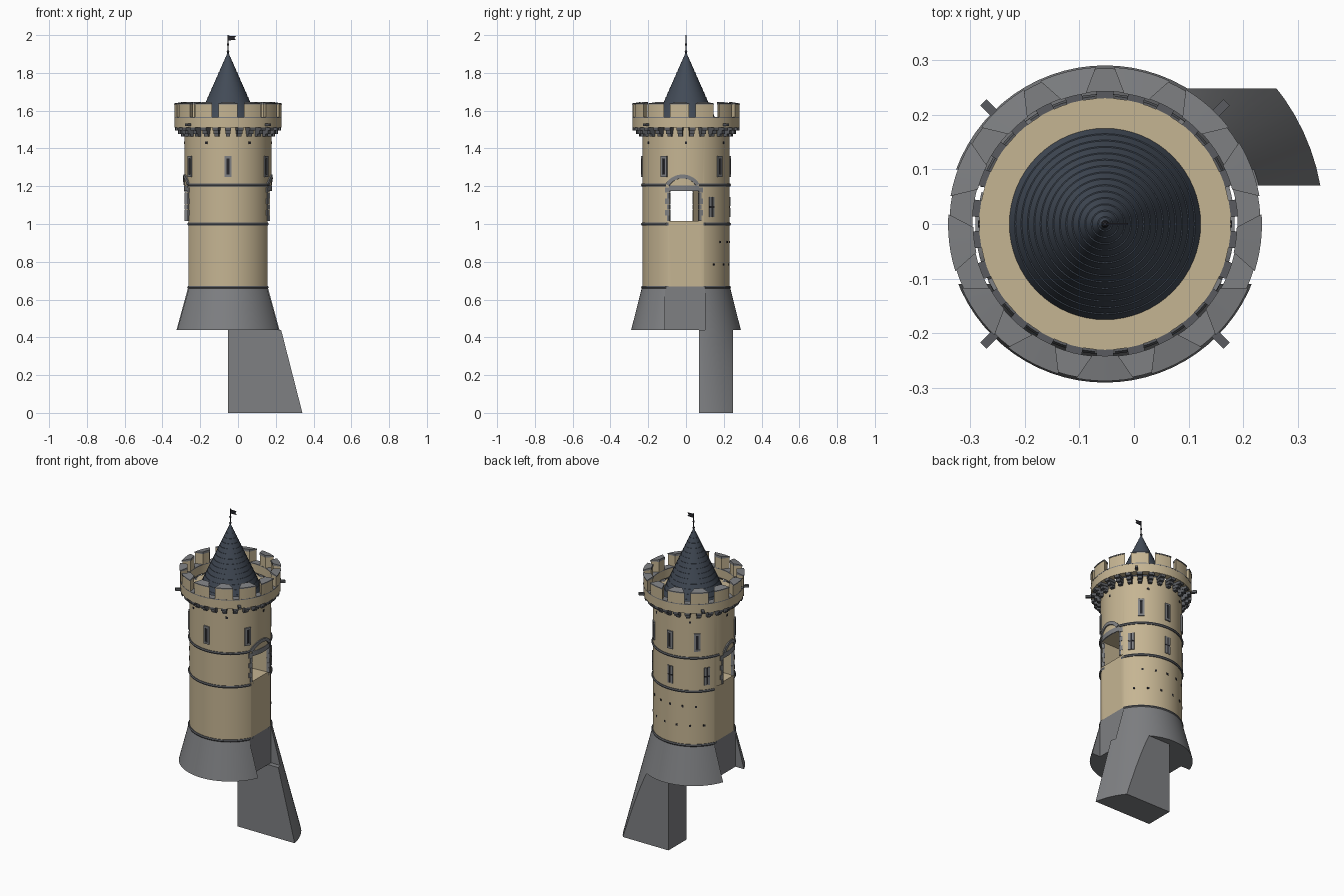
import bpy, bmesh
from math import sin, cos, pi, radians, degrees, asin, sqrt
from mathutils import Matrix, Vector

if "Cube" in bpy.data.objects:
    bpy.data.objects.remove(bpy.data.objects["Cube"])

CX = -0.053            # tower axis
AXIS = Matrix.Translation((CX, 0, 0))


def material(name, col):
    m = bpy.data.materials.new(name)
    m.diffuse_color = (*col, 1)
    m.use_nodes = True
    m.node_tree.nodes["Principled BSDF"].inputs["Base Color"].default_value = m.diffuse_color
    return m


TAN = material("tan_stone", (0.56, 0.46, 0.29))
GREY = material("grey_stone", (0.21, 0.215, 0.225))
TRIM = material("dark_trim", (0.10, 0.105, 0.115))
SLATE = material("slate", (0.055, 0.07, 0.095))
DARK = material("dark_void", (0.02, 0.02, 0.025))


def finish(name, bm, mat):
    bmesh.ops.remove_doubles(bm, verts=bm.verts, dist=1e-6)
    bmesh.ops.recalc_face_normals(bm, faces=bm.faces)
    me = bpy.data.meshes.new(name)
    bm.to_mesh(me)
    bm.free()
    if mat:
        me.materials.append(mat)
    ob = bpy.data.objects.new(name, me)
    bpy.context.collection.objects.link(ob)
    return ob


def polar(a, r, z):
    """Point at azimuth a degrees (0 = front, 90 = right)."""
    return (CX + r * sin(radians(a)), -r * cos(radians(a)), z)


def loft(bm, rings, closed):
    vs = [[bm.verts.new(p) for p in ring] for ring in rings]
    n = len(vs[0])
    for i in range(len(vs) if closed else len(vs) - 1):
        A, B = vs[i], vs[(i + 1) % len(vs)]
        for j in range(n):
            bm.faces.new((A[j], A[(j + 1) % n], B[(j + 1) % n], B[j]))
    if not closed:
        bm.faces.new(vs[0])
        bm.faces.new(vs[-1])


def lathe(name, prof, mat, seg=72):
    """Closed (r, z) profile turned round the tower axis."""
    bm = bmesh.new()
    if any(r == 0 for r, z in prof):          # solid: open profile that ends on the axis
        vs = [[bm.verts.new(polar(360 * i / seg, r, z)) for r, z in prof] for i in range(seg)]
        for i in range(seg):
            A, B = vs[i], vs[(i + 1) % seg]
            for j in range(len(prof) - 1):
                bm.faces.new((A[j], A[j + 1], B[j + 1], B[j]))
    else:
        loft(bm, [[polar(360 * i / seg, r, z) for r, z in prof] for i in range(seg)], True)
    return finish(name, bm, mat)


def sector(bm, a, half_in, half_out, r0, r1, z0, z1_in, z1_out, n=6):
    """Curved block centred on azimuth a."""
    rings = []
    for i in range(n + 1):
        t = 2 * i / n - 1
        ai, ao = a + t * half_in, a + t * half_out
        rings.append([polar(ai, r0, z0), polar(ao, r1, z0), polar(ao, r1, z1_out), polar(ai, r0, z1_in)])
    loft(bm, rings, False)


def boxes(name, items, mat):
    """Boxes (azimuth, radius, z, width, depth, height) facing outwards."""
    bm = bmesh.new()
    for a, r, z, w, d, h in items:
        bmesh.ops.create_cube(bm, size=1, matrix=AXIS @ Matrix.Rotation(radians(a), 4, 'Z')
                              @ Matrix.Translation((0, -r, z)) @ Matrix.Diagonal((w, d, h, 1)))
    return finish(name, bm, mat)


def cut(ob, outline, z0, z1, op='DIFFERENCE'):
    """Boolean with an upright prism, outline relative to the tower axis."""
    bm = bmesh.new()
    loft(bm, [[(CX + x, y, z) for x, y in outline] for z in (z0, z1)], False)
    c = finish("cutter", bm, None)
    c.hide_render = True
    m = ob.modifiers.new("cut", 'BOOLEAN')
    m.object, m.operation, m.solver = c, op, 'EXACT'
    bpy.context.view_layer.objects.active = ob
    bpy.ops.object.modifier_apply(modifier=m.name)
    bpy.data.objects.remove(c)


def rect(x0, x1, y0, y1):
    return [(x0, y0), (x1, y0), (x1, y1), (x0, y1)]


def notch(ob):
    for x0, x1 in ((0.21, 0.5), (-0.5, -0.21)):
        cut(ob, rect(x0, x1, -0.11, 0.10), 0.40, 1.015)


# sloping base, notched where the side walls met it
base = lathe("sloping_base", [(0, 0.44), (0.29, 0.44), (0.232, 0.67), (0, 0.67)], GREY)
notch(base)

# footing below the base
foot = lathe("footing", [(0, 0), (0.40, 0), (0.29, 0.44), (0, 0.44)], GREY)
cut(foot, rect(0, 0.6, 0.07, 0.248), -0.1, 0.6, 'INTERSECT')

# round shaft with notches and a passage through it
shaft = lathe("shaft", [(0, 0.67), (0.23, 0.67), (0.23, 1.512), (0, 1.512)], TAN)
notch(shaft)
cut(shaft, [(-0.5, -0.088), (0.5, -0.088), (0.5, 0.068), (0.19, 0.068), (-0.19, 0.036), (-0.5, 0.036)],
    1.015, 1.175)

# string courses
for i, z in enumerate((0.665, 1.0, 1.207)):
    s = lathe(f"string_course_{i}", [(0.222, z - 0.008), (0.234, z - 0.008), (0.238, z),
                                     (0.234, z + 0.007), (0.222, z + 0.007)], TRIM)
    notch(s)
    if i == 2:
        for x0, x1 in ((0.15, 0.5), (-0.5, -0.15)):
            cut(s, rect(x0, x1, -0.105, 0.068), 1.15, 1.25)

# side doorways: arch, lintel and jamb blocks
for side, y0, y1 in ((1, -0.088, 0.068), (-1, -0.088, 0.036)):
    def az(y):
        return side * (90 + degrees(asin(y / 0.23)))
    mid, span = (y0 + y1) / 2 - 0.008, (y1 - y0) / 2 + 0.009
    rise = 0.05
    R = (span ** 2 + rise ** 2) / (2 * rise)
    half = asin(span / R)
    bm = bmesh.new()
    rings = []
    for i in range(17):
        t = half * (i / 8 - 1)
        ring = []
        for rad, rr in ((R, 0.222), (R, 0.237), (R - 0.02, 0.237), (R - 0.02, 0.222)):
            ring.append(polar(az(mid + rad * sin(t)), rr, 1.262 - R + rad * cos(t)))
        rings.append(ring)
    loft(bm, rings, False)
    finish("door_arch", bm, GREY)
    bm = bmesh.new()
    w = abs(az(y1) - az(y0)) / 2
    sector(bm, (az(y0) + az(y1)) / 2, w, w, 0.224, 0.232, 1.175, 1.205, 1.205, 12)
    finish("door_lintel", bm, GREY)
    jambs = []
    for k in range(6):
        w = 0.022 if k % 2 else 0.013
        for y in (y0 - w / 2, y1 + w / 2):
            jambs.append((az(y), 0.224, 1.03 + 0.03 * k, w, 0.018, 0.029))
    boxes("door_jambs", jambs, GREY)

# arrow slits: framed upper ring, cross-shaped lower ring
frames, voids = [], []
for a in (0, 60, -60, 140, 180, -140):
    for s in (-1, 1):
        frames.append((a + s * 3.2, 0.23, 1.305, 0.011, 0.014, 0.11))
        frames.append((a, 0.23, 1.305 + s * 0.049, 0.028, 0.014, 0.012))
    voids.append((a, 0.226, 1.305, 0.016, 0.012, 0.09))
for a in (126, 180, -126):
    for s in (-1, 1):
        for q in (-1, 1):
            frames.append((a + s * 2.7, 0.23, 1.09 + q * 0.029, 0.013, 0.010, 0.05))
    voids += [(a, 0.227, 1.09, 0.009, 0.013, 0.104), (a, 0.227, 1.09, 0.034, 0.013, 0.009)]
boxes("slit_frames", frames, GREY)
boxes("slit_openings", voids, DARK)

# small scaffold holes
holes = [(30 + 60 * k, 1.43) for k in range(6)]
holes += [(142 + 19 * k, 0.905) for k in range(5)] + [(130 + 20 * k, 0.785) for k in range(6)]
boxes("scaffold_holes", [(a, 0.227, z, 0.012, 0.01, 0.012) for a, z in holes], DARK)

# stepped corbels carrying the parapet, with open slots between
N = 13
step = 360 / N
corbels = []
for k in range(2 * N):
    a = 180 + k * step / 2
    corbels += [(a, 0.249, 1.503, 0.031, 0.066, 0.018), (a, 0.241, 1.486, 0.026, 0.05, 0.018),
                (a, 0.233, 1.471, 0.022, 0.034, 0.016)]
boxes("corbels", corbels, TRIM)

# parapet wall, sill and splayed battlements
lathe("parapet", [(0.243, 1.51), (0.284, 1.51), (0.284, 1.562), (0.243, 1.562)], TAN, 78)
lathe("parapet_sill", [(0.2425, 1.562), (0.2845, 1.562), (0.2845, 1.567), (0.2425, 1.567)], GREY, 78)
bm_m, bm_c = bmesh.new(), bmesh.new()
for k in range(N):
    a = 180 + (k + 0.5) * step
    hi, ho = step / 2 - 8.5, step / 2 - 3.5
    sector(bm_m, a, hi, ho, 0.243, 0.284, 1.567, 1.634, 1.632)
    sector(bm_c, a, hi + 0.2, ho + 0.2, 0.241, 0.287, 1.632, 1.646, 1.638)
finish("battlements", bm_m, TAN)
finish("battlement_caps", bm_c, GREY)

# water spouts on the diagonals
boxes("water_spouts", [(a, 0.287, 1.525, 0.016, 0.055, 0.014) for a in (45, 135, 225, 315)], TRIM)

# conical roof with fine overlapping slate courses
prof, n = [(0, 1.512)], 15
for i in range(n):
    t, u = i / n, (i + 1) / n
    prof += [(0.175 * (1 - t), 1.514 + 0.396 * t), (0.175 * (1 - u) + 0.002, 1.514 + 0.396 * u)]
prof.append((0, 1.914))
lathe("roof", prof, SLATE, 64)

# finial, pole and pennant
lathe("flag_pole", [(0, 1.89), (0.003, 1.89), (0.003, 2.0), (0, 2.0)], DARK, 12)
bm = bmesh.new()
for z, r in ((1.912, 0.007), (1.95, 0.006)):
    bmesh.ops.create_uvsphere(bm, u_segments=12, v_segments=8, radius=r, matrix=Matrix.Translation((CX, 0, z)))
finish("finial_balls", bm, DARK)
bm = bmesh.new()
flag = [(0, 1.972), (0.042, 1.974), (0.034, 1.984), (0.042, 1.995), (0, 1.997)]
loft(bm, [[(CX + x, y, z) for x, z in flag] for y in (-0.0015, 0.0015)], False)
finish("pennant", bm, DARK)

# smooth the round surfaces, keep edges sharp
for ob in bpy.context.collection.objects:
    ob.select_set(True)
    bpy.context.view_layer.objects.active = ob
bpy.ops.object.shade_smooth_by_angle(angle=radians(25))
